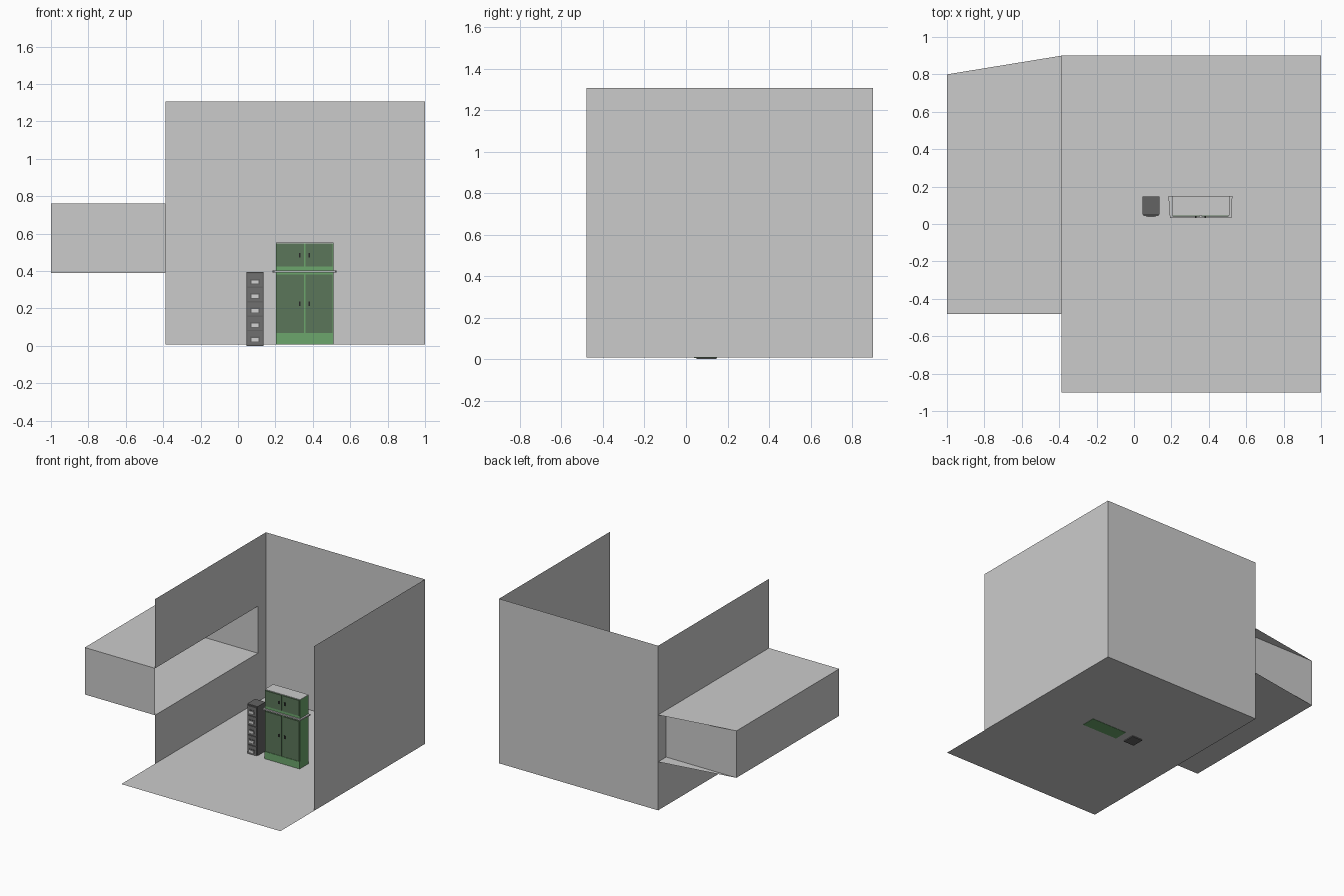
import bpy

cube = bpy.data.objects.get("Cube")
if cube:
    bpy.data.objects.remove(cube, do_unlink=True)


def material(name, r, g, b):
    m = bpy.data.materials.new(name)
    m.use_nodes = True
    m.diffuse_color = (r, g, b, 1)
    m.node_tree.nodes["Principled BSDF"].inputs["Base Color"].default_value = (r, g, b, 1)
    return m


GREY = material("plaster grey", 0.6, 0.6, 0.6)
GREEN = material("cabinet green", 0.15, 0.38, 0.15)
DULL = material("door dull green", 0.105, 0.18, 0.10)
DARK = material("steel dark grey", 0.125, 0.125, 0.125)
PANEL = material("drawer grey", 0.16, 0.16, 0.16)
PALE = material("handle pale grey", 0.65, 0.65, 0.65)
BLACK = material("knob black", 0.02, 0.02, 0.02)


def mesh(name, verts, faces, mat):
    me = bpy.data.meshes.new(name)
    me.from_pydata(verts, [], faces)
    me.materials.append(mat)
    ob = bpy.data.objects.new(name, me)
    bpy.context.collection.objects.link(ob)
    return ob


def sheet(name, corners, mat=GREY):
    return mesh(name, corners, [range(len(corners))], mat)


def prism(name, outline, z0, z1, mat):
    n = len(outline)
    verts = [(x, y, z) for z in (z0, z1) for x, y in outline]
    sides = [(i, (i + 1) % n, (i + 1) % n + n, i + n) for i in range(n)]
    return mesh(name, verts, [range(n)[::-1], range(n, 2 * n)] + sides, mat)


def box(name, x0, x1, y0, y1, z0, z1, mat):
    return prism(name, [(x0, y0), (x1, y0), (x1, y1), (x0, y1)], z0, z1, mat)


# Room shell: open at the top and front
L, R, F, B = -0.387, 1.0, -0.48, 0.9
Z0, Z1 = 0.008, 1.305
LOW, HIGH, END = 0.39, 0.76, 0.8
sheet("floor", [(L, -B, Z0), (R, -B, Z0), (R, B, Z0), (L, B, Z0)])
sheet("back_wall", [(L, B, Z0), (R, B, Z0), (R, B, Z1), (L, B, Z1)])
sheet("side_wall", [(R, F, Z0), (R, B, Z0), (R, B, Z1), (R, F, Z1)])

# Wall around the long opening
for name, ya, yb, za, zb in (("lower_wall", F, B, Z0, LOW),
                             ("upper_wall", F, B, HIGH, Z1),
                             ("wall_strip", END, B, LOW, HIGH)):
    sheet(name, [(L, ya, za), (L, yb, za), (L, yb, zb), (L, ya, zb)])

# Projecting bay behind the opening
for name, z in (("bay_floor", LOW), ("bay_roof", HIGH)):
    sheet(name, [(-1, F, z), (L, F, z), (L, B, z), (-1, END, z)])
for name, y in (("bay_front", F), ("bay_back", END)):
    sheet(name, [(-1, y, LOW), (L, y, LOW), (L, y, HIGH), (-1, y, HIGH)])
sheet("bay_end", [(-1, F, LOW), (-1, END, LOW), (-1, END, HIGH), (-1, F, HIGH)])

# Green cupboard with worktop
CX0, CX1, CF, CB = 0.202, 0.51, 0.045, 0.15
MID = (CX0 + CX1) / 2
box("cupboard_base", CX0, CX1, CF, CB, 0.006, 0.392, GREEN)
box("cupboard_plinth", CX0, CX1, 0.039, CF, 0.006, 0.065, GREEN)
box("cupboard_top_unit", CX0, CX1, CF, CB, 0.402, 0.548, GREEN)
box("cupboard_lid", CX0, CX1, CF, CB, 0.548, 0.552, GREY)
prism("worktop", [(0.192, 0.033), (0.52, 0.033), (0.526, 0.15), (0.184, 0.15)], 0.392, 0.402, GREY)
for side in (-1, 1):
    xs = sorted((MID + side * 0.004, MID + side * 0.15))
    ks = sorted((MID + side * 0.022, MID + side * 0.03))
    for level, z0, z1 in (("lower", 0.067, 0.382), ("upper", 0.424, 0.546)):
        box(level + "_door", *xs, 0.039, CF, z0, z1, DULL)
        zk = (z0 + z1) / 2
        box(level + "_knob", *ks, 0.034, 0.039, zk - 0.012, zk + 0.012, BLACK)

# Five-drawer filing cabinet
box("filing_cabinet", 0.046, 0.136, 0.05, 0.147, 0, 0.395, DARK)
for i in range(5):
    z = 0.008 + i * 0.077
    box("drawer", 0.052, 0.13, 0.043, 0.05, z, z + 0.07, PANEL)
    box("drawer_recess", 0.064, 0.118, 0.041, 0.043, z + 0.012, z + 0.042, DARK)
    box("drawer_handle", 0.072, 0.11, 0.037, 0.041, z + 0.016, z + 0.034, PALE)
